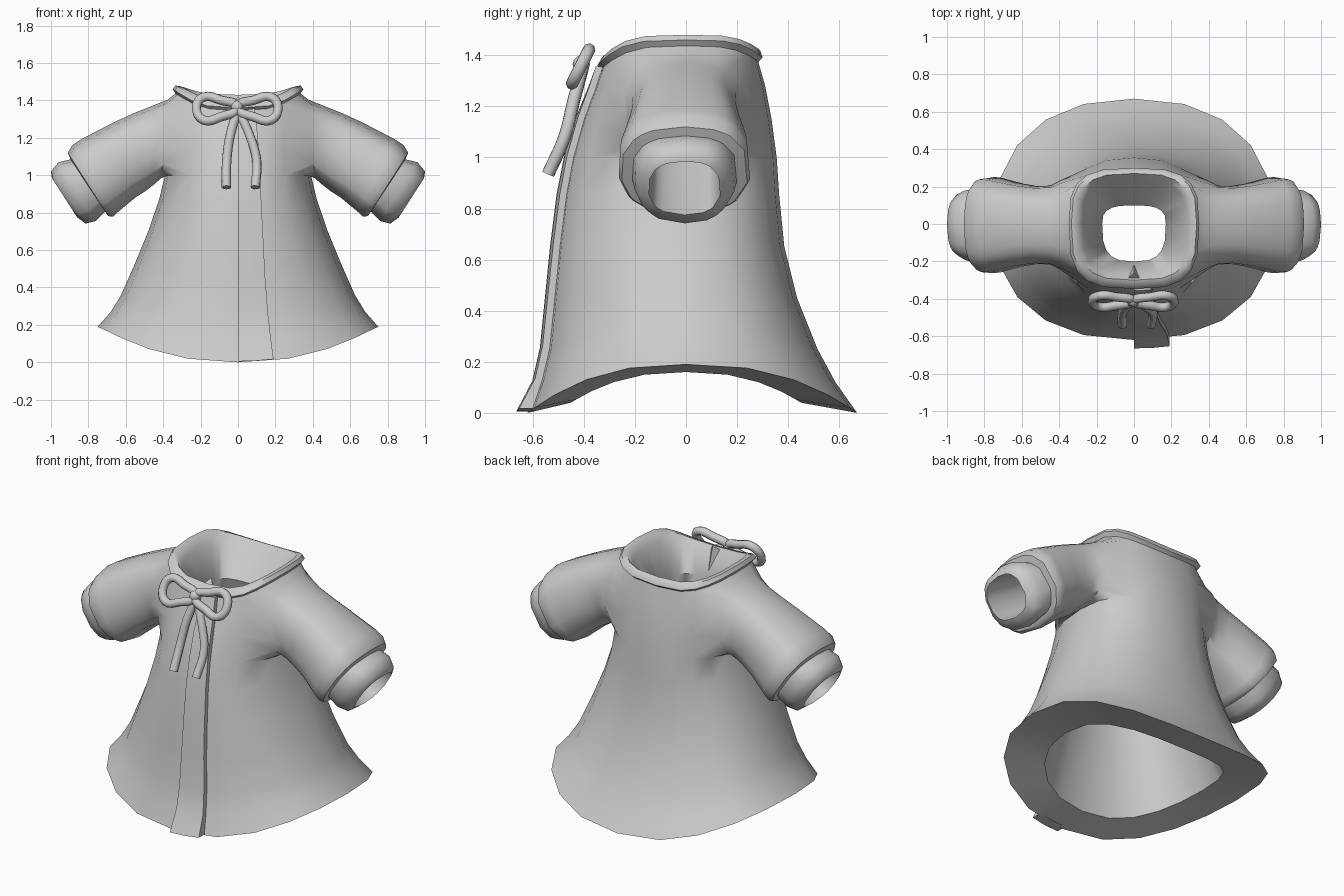
import bpy, bmesh, math
from mathutils import Vector

if "Cube" in bpy.data.objects:
    bpy.data.objects.remove(bpy.data.objects["Cube"])

cloth = bpy.data.materials.new("grey cloth")
cloth.diffuse_color = (0.6, 0.6, 0.6, 1)
cloth.use_nodes = True
cloth.node_tree.nodes["Principled BSDF"].inputs["Base Color"].default_value = cloth.diffuse_color


def finish(name, bm, angle=40):
    bmesh.ops.recalc_face_normals(bm, faces=bm.faces)
    me = bpy.data.meshes.new(name)
    bm.to_mesh(me)
    bm.free()
    ob = bpy.data.objects.new(name, me)
    bpy.context.collection.objects.link(ob)
    me.materials.append(cloth)
    bpy.ops.object.select_all(action='DESELECT')
    ob.select_set(True)
    bpy.context.view_layer.objects.active = ob
    bpy.ops.object.shade_smooth_by_angle(angle=math.radians(angle))
    return ob


def skin(bm, a, b, skip=()):
    """Quads between two vertex rings."""
    n = len(a)
    for i in range(n):
        if i not in skip:
            j = (i + 1) % n
            bm.faces.new((a[i], a[j], b[j], b[i]))


def power(v, n):
    return math.copysign(abs(v) ** (2 / n), v)


# Robe: each level is half width, back depth, front depth,
# height at side, back, front, squareness, and how flat the side height runs
OUTER = [
    (.75, .67, .62, .19, .00, .00, 2.3, 2.5),
    (.68, .585, .58, .27, .12, .12, 2.3, 2.4),
    (.625, .515, .55, .36, .25, .25, 2.3, 2),
    (.55, .435, .53, .53, .45, .45, 2.3, 2),
    (.48, .385, .51, .70, .65, .65, 2.3, 2),
    (.422, .365, .485, .87, .85, .85, 2.3, 2),
    (.39, .355, .455, 1.0, 1.0, 1.0, 2.4, 2),
    (.37, .335, .41, 1.15, 1.15, 1.15, 2.5, 2),
    (.355, .31, .365, 1.30, 1.28, 1.26, 2.7, 2),
    (.335, .283, .333, 1.437, 1.375, 1.345, 3.0, 3.5),
]
COLLAR = [
    (.349, .30, .347, 1.46, 1.39, 1.36, 3.2, 4),
    (.335, .29, .33, 1.48, 1.42, 1.39, 3.2, 4),
    (.305, .27, .30, 1.475, 1.43, 1.40, 3.2, 4),
]
LINING = [
    (.275, .24, .28, 1.43, 1.40, 1.375, 3.2, 3),
    (.17, .10, .20, 1.25, 1.25, 1.25, 3.0, 2),
    (.28, .22, .31, .88, .88, .88, 2.5, 2),
    (.39, .30, .37, .50, .46, .46, 2.4, 2),
    (.50, .45, .45, .16, .04, .04, 2.3, 2.4),
]
# Sleeves and cuffs: top x z, bottom x z, half depth
SLEEVE = [
    (.375, 1.405, .41, .985, .242), (.45, 1.375, .45, .95, .215),
    (.55, 1.335, .495, .915, .212), (.66, 1.285, .55, .88, .225),
    (.84, 1.192, .64, .805, .258), (.885, 1.162, .67, .778, .262),
    (.91, 1.12, .695, .782, .25), (.895, 1.085, .71, .805, .208),
]
CUFF = [
    (.96, 1.07, .76, .755, .198), (1.0, 1.02, .815, .742, .172),
    (.995, .985, .86, .775, .142), (.80, 1.10, .68, .89, .135),
    (.45, 1.29, .43, 1.08, .13),
]


def robe_ring(level, n=20):
    rx, yb, yf, zs, zb, zf, e, p = level
    ring = []
    for i in range(n):
        a = 2 * math.pi * i / n
        s = power(math.sin(a), e)
        y = s * (yb if s > 0 else yf)
        z = zs + ((zb if s > 0 else zf) - zs) * abs(s) ** p
        ring.append((rx * power(math.cos(a), e), y, z))
    return ring


def sleeve_ring(side, row, angles):
    tx, tz, bx, bz, w = row
    ring = []
    for a in angles:
        t = .5 + .5 * power(math.sin(a), 2.4)
        ring.append((side * (bx + (tx - bx) * t),
                     w * power(math.cos(a), 2.4) - .005, bz + (tz - bz) * t))
    return ring


bm = bmesh.new()
levels = [[bm.verts.new(p) for p in robe_ring(l)]
          for l in OUTER + COLLAR + LINING]
LOW, HIGH = 6, 9                                   # armhole levels
holes = {17, 18, 19, 0, 1, 2, 7, 8, 9, 10, 11, 12}  # armhole columns
for k in range(len(levels)):
    skin(bm, levels[k], levels[(k + 1) % len(levels)],
         holes if LOW <= k < HIGH else ())

# Sleeves grow out of the armholes, then turn into hollow cuffs
for side, c in ((1, 0), (-1, 10)):
    cols = [(c + side * d) % 20 for d in range(-3, 4)]   # front to back
    edge = [levels[LOW][i] for i in cols]
    edge += [levels[k][cols[-1]] for k in range(LOW + 1, HIGH)]
    edge += [levels[HIGH][i] for i in reversed(cols)]
    edge += [levels[k][cols[0]] for k in range(HIGH - 1, LOW, -1)]
    angles = [math.atan2((v.co.z - 1.2) / .2, v.co.y / .27) for v in edge]
    prev = edge
    for row in SLEEVE + CUFF:
        ring = [bm.verts.new(p) for p in sleeve_ring(side, row, angles)]
        skin(bm, prev, ring)
        prev = ring
    bm.faces.new(prev)
finish("robe_with_sleeves", bm, 50)

# Front placket strip, following the robe surface
WIDTHS = (.19, .175, .16, .145, .135, .125, .118, .11, .10, .09)
bm = bmesh.new()
prev = None
for i, (w, level) in enumerate(zip(WIDTHS, OUTER)):
    rx, yb, yf, zs, zb, zf, e, p = level
    out, back = [], []
    for x in (0, w / 2, w):
        y = -yf * (1 - (x / rx) ** e) ** (1 / e)
        z = zf + (zs - zf) * (x / rx) ** 2 + .005
        out.append((x, y - (.045 if i == 0 else .022), z))
        back.append((x, y + .02, z))
    ring = [bm.verts.new(q) for q in out + back[::-1]]
    if prev:
        skin(bm, prev, ring)
    else:
        bm.faces.new(ring)
    prev = ring
bm.faces.new(prev)
finish("front_placket", bm)

# Small fold at the neck slit
bm = bmesh.new()
a, b, c, d = [bm.verts.new(p) for p in (
    (0, -.21, 1.25), (-.03, -.29, 1.39), (.03, -.29, 1.39), (0, -.26, 1.42))]
for f in ((a, b, c), (a, b, d), (a, c, d), (b, c, d)):
    bm.faces.new(f)
finish("neck_fold", bm)


# Ribbon bow: cord tubes and a knot
def cord(name, pts, radius=.025, cyclic=False):
    cu = bpy.data.curves.new(name, 'CURVE')
    cu.dimensions = '3D'
    cu.bevel_depth = radius
    cu.bevel_resolution = 2
    cu.resolution_u = 4
    cu.use_fill_caps = True
    sp = cu.splines.new('BEZIER')
    sp.bezier_points.add(len(pts) - 1)
    for bp, p in zip(sp.bezier_points, pts):
        bp.co = p
        bp.handle_left_type = bp.handle_right_type = 'AUTO'
    sp.use_cyclic_u = cyclic
    tmp = bpy.data.objects.new(name, cu)
    bpy.context.collection.objects.link(tmp)
    bm = bmesh.new()
    bm.from_mesh(tmp.to_mesh())
    bpy.data.objects.remove(tmp)
    finish(name, bm, 60)


LOOP = [(0, 1.362), (.09, 1.402), (.18, 1.418), (.218, 1.365),
        (.18, 1.295), (.09, 1.312)]
for side, label in ((-1, "left"), (1, "right")):
    cord(label + "_bow_loop",
         [(side * x - .004, -.41 - (1.362 - z) * .5, z) for x, z in LOOP],
         cyclic=True)
cord("left_bow_tail", [(0, -.405, 1.35), (-.04, -.44, 1.22),
                       (-.06, -.475, 1.08), (-.062, -.54, .935)])
cord("right_bow_tail", [(0, -.405, 1.35), (.06, -.44, 1.22),
                        (.10, -.475, 1.08), (.092, -.54, .935)])
bm = bmesh.new()
bmesh.ops.create_uvsphere(bm, u_segments=8, v_segments=6, radius=.034)
bmesh.ops.translate(bm, verts=bm.verts, vec=Vector((-.005, -.41, 1.365)))
finish("bow_knot", bm, 60)
